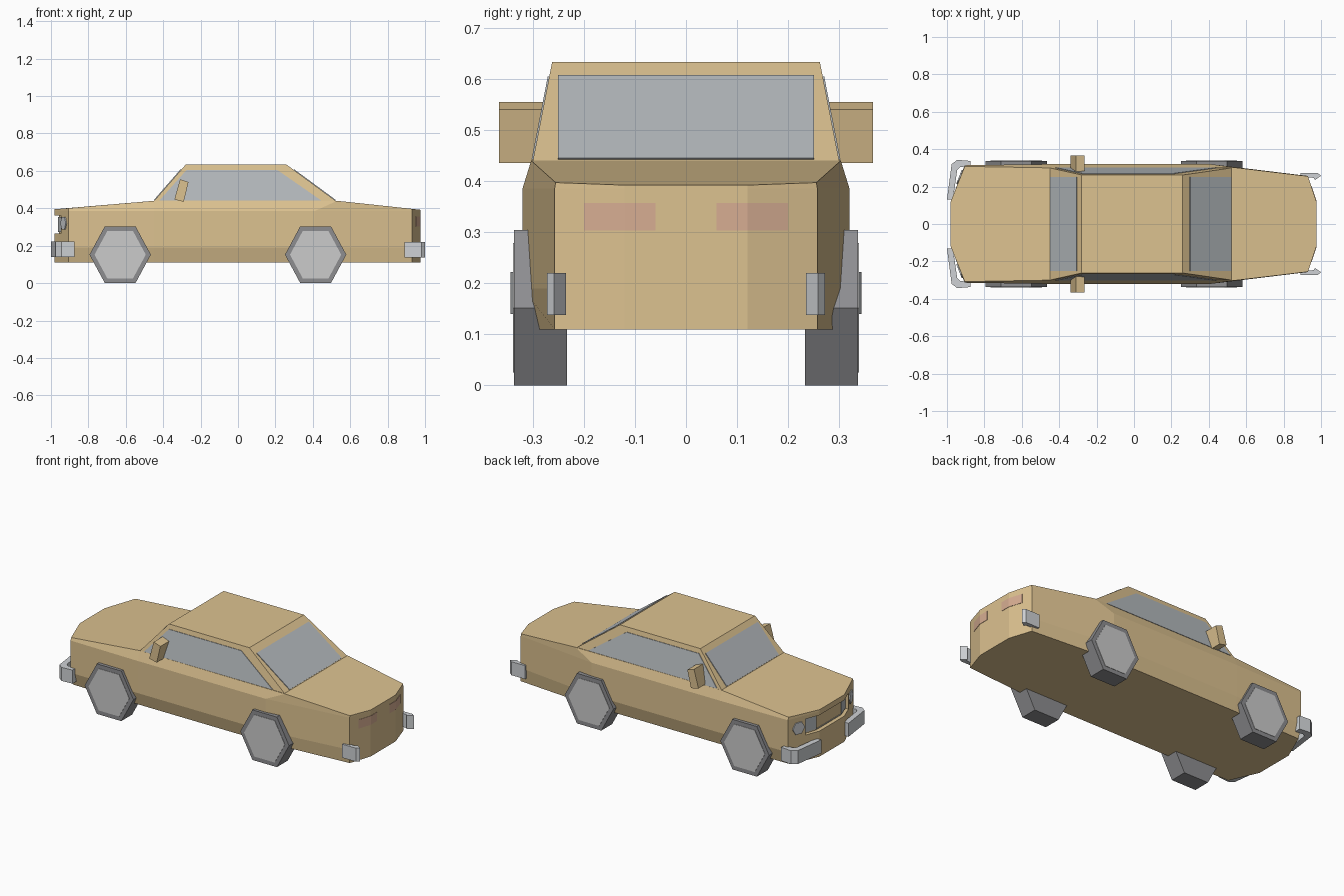
import bpy, bmesh, math
from mathutils import Vector

if "Cube" in bpy.data.objects:
    bpy.data.objects.remove(bpy.data.objects["Cube"])


def material(name, rgb):
    m = bpy.data.materials.new(name)
    m.diffuse_color = (*rgb, 1)
    m.use_nodes = True
    m.node_tree.nodes["Principled BSDF"].inputs["Base Color"].default_value = m.diffuse_color
    return m


PAINT = material("paint", (0.72, 0.54, 0.28))
GLASS = material("glass", (0.46, 0.49, 0.51))
CHROME = material("chrome", (0.62, 0.64, 0.66))
TYRE = material("tyre", (0.27, 0.27, 0.28))
HUB = material("hub", (0.70, 0.70, 0.70))
RED = material("red", (0.68, 0.42, 0.29))


def mesh(name, verts, faces, mat=None):
    bm = bmesh.new()
    vs = [bm.verts.new(v) for v in verts]
    for f in faces:
        bm.faces.new([vs[i] for i in f])
    bmesh.ops.recalc_face_normals(bm, faces=bm.faces)
    me = bpy.data.meshes.new(name)
    bm.to_mesh(me)
    bm.free()
    ob = bpy.data.objects.new(name, me)
    bpy.context.collection.objects.link(ob)
    if mat:
        me.materials.append(mat)
    return ob


def prism(name, pts, offset, mat=None):
    """Solid made by sliding a flat polygon along an offset."""
    n = len(pts)
    off = Vector(offset)
    verts = [Vector(p) for p in pts] + [Vector(p) + off for p in pts]
    faces = [list(range(n)), list(range(n, 2 * n))]
    faces += [[i, (i + 1) % n, n + (i + 1) % n, n + i] for i in range(n)]
    return mesh(name, verts, faces, mat)


def both(half):
    """Mirror half an outline (y > 0) to a full loop."""
    return half + [(x, -y, *r) for x, y, *r in reversed(half)]


def plan(name, half_outer, half_inner, z0, z1, mat=None):
    """Bent strip seen from above, mirrored in y and extruded in z."""
    outer = both(half_outer)
    inner = both(half_inner)[::-1]
    return prism(name, [(x, y, z0) for x, y in outer + inner], (0, 0, z1 - z0), mat)


# Lower body: stacked plan outlines, sill to waistline
def ring(z, side):
    return both([(-0.98, 0.12, z), (-0.905, side - 0.006, z), (-0.45, side, z),
                 (0.41, side, z), (0.93, 0.257, z), (0.975, 0.12, z)])


top = both([(-0.98, 0.12, 0.395), (-0.905, 0.308, 0.401), (-0.45, 0.30, 0.44),
            (0.53, 0.303, 0.44), (0.93, 0.255, 0.397), (0.975, 0.12, 0.392)])
rings = [ring(0.11, 0.298), ring(0.19, 0.32), ring(0.385, 0.32), top]
faces = [list(range(12)), [36, 37, 38, 45, 46, 47], [38, 39, 44, 45], [39, 40, 41, 42, 43, 44]]
for k in range(3):
    for i in range(12):
        j = (i + 1) % 12
        faces.append([k * 12 + i, k * 12 + j, k * 12 + 12 + j, k * 12 + 12 + i])
body = mesh("lower_body", sum(rings, []), faces, PAINT)

# Recess in the nose for the grille
cutter = plan("grille_cutter", [(-1.05, 0.205)], [(-0.927, 0.205), (-0.956, 0.12)], 0.265, 0.362)
cutter.hide_render = True
cutter.hide_viewport = False
mod = body.modifiers.new("recess", 'BOOLEAN')
mod.operation = 'DIFFERENCE'
mod.solver = 'EXACT'
mod.object = cutter
bpy.context.view_layer.objects.active = body
bpy.ops.object.modifier_apply(modifier="recess")
bpy.data.objects.remove(cutter)
plan("grille", [(-0.962, 0.12), (-0.934, 0.197)], [(-0.95, 0.12), (-0.922, 0.197)],
     0.273, 0.354, GLASS)

# Cabin
cab = [(-0.45, -0.30, 0.438), (0.525, -0.30, 0.438), (0.525, 0.30, 0.438), (-0.45, 0.30, 0.438),
       (-0.28, -0.262, 0.633), (0.26, -0.262, 0.633), (0.26, 0.262, 0.633), (-0.28, 0.262, 0.633)]
mesh("cabin", cab, [[0, 1, 2, 3], [4, 5, 6, 7], [0, 1, 5, 4],
                    [1, 2, 6, 5], [2, 3, 7, 6], [3, 0, 4, 7]], PAINT)


# Windows, lying just proud of the cabin faces
def on_cabin(z, a, b):
    return a + (b - a) * (z - 0.438) / 0.195


LO, HI = 0.442, 0.605
for name, a, b, s in (("windscreen", -0.45, -0.28, -1), ("rear_window", 0.525, 0.26, 1)):
    xl, xh = on_cabin(LO, a, b), on_cabin(HI, a, b)
    prism(name, [(xl, -0.25, LO), (xl, 0.25, LO), (xh, 0.25, HI), (xh, -0.25, HI)],
          (s * 0.003, 0, 0.003), GLASS)
for s, side in ((-1, "left"), (1, "right")):
    yl, yh = s * on_cabin(LO, 0.30, 0.262), s * on_cabin(HI, 0.30, 0.262)
    prism(side + "_side_window", [(-0.42, yl, LO), (0.445, yl, LO), (0.21, yh, HI), (-0.275, yh, HI)],
          (0, s * 0.003, 0), GLASS)

    # Door mirror
    prism(side + "_mirror", [(-0.34, s * 0.27, 0.447), (-0.31, s * 0.27, 0.555),
                             (-0.265, s * 0.27, 0.54), (-0.29, s * 0.27, 0.435)],
          (0, s * 0.096, 0), PAINT)

    # Six-sided wheels with flush hubs
    for x, end in ((-0.63, "front"), (0.415, "rear")):
        def hexagon(r, y):
            return [(x + r * math.cos(i * math.pi / 3), s * y,
                     0.152 + 1.07 * r * math.sin(i * math.pi / 3)) for i in range(6)]
        prism(f"{end}_{side}_tyre", hexagon(0.164, 0.233), (0, s * 0.104, 0), TYRE)
        prism(f"{end}_{side}_hub", hexagon(0.137, 0.32), (0, s * 0.019, 0), HUB)

    # Six-sided headlight on the angled nose corner
    along, out = Vector((0.364, s * 0.931, 0)), Vector((-0.931, s * 0.364, 0))
    c = Vector((-0.929, s * 0.25, 0.32))
    prism(side + "_headlight",
          [c + 0.04 * (along * math.cos(i * math.pi / 3) + Vector((0, 0, math.sin(i * math.pi / 3))))
           for i in range(6)], out * 0.007, CHROME)

    # Tail light wrapped round the bend of the tail
    prism(side + "_tail_light", [(0.977, s * 0.06, 0.303), (0.977, s * 0.12, 0.303),
                                 (0.951, s * 0.20, 0.303), (0.93, s * 0.20, 0.303),
                                 (0.95, s * 0.06, 0.303)], (0, 0, 0.054), RED)

# Bumpers
plan("front_bumper", [(-1.0, 0.13), (-0.975, 0.32), (-0.945, 0.343), (-0.875, 0.337)],
     [(-0.968, 0.13), (-0.945, 0.29), (-0.93, 0.305), (-0.875, 0.30)], 0.14, 0.222, CHROME)
plan("rear_bumper", [(1.0, 0.258), (0.982, 0.272), (0.89, 0.272)],
     [(0.968, 0.235), (0.96, 0.247), (0.89, 0.25)], 0.138, 0.22, CHROME)
